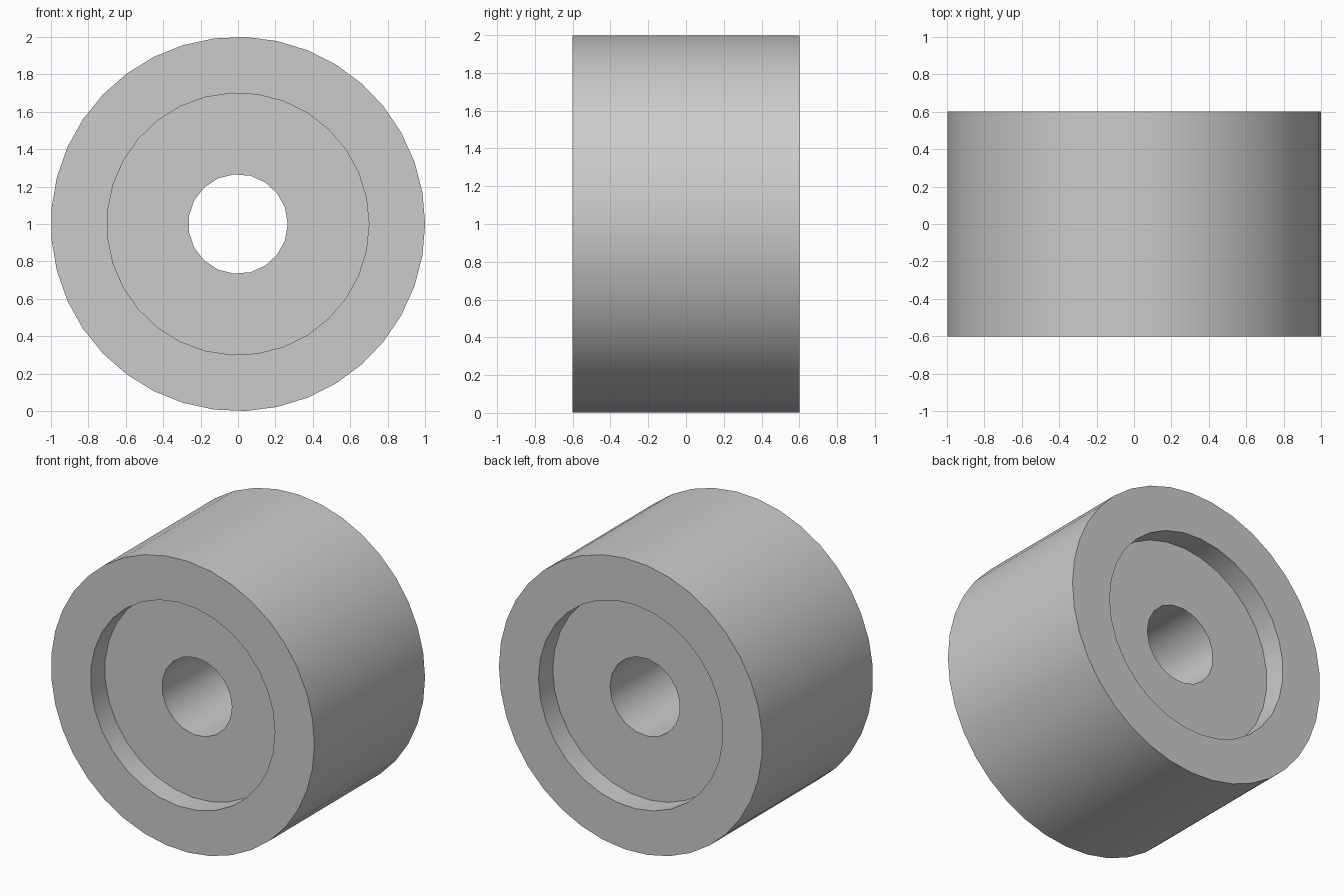
import bpy, bmesh
from math import cos, sin, tau, radians

cube = bpy.data.objects.get("Cube")
if cube:
    bpy.data.objects.remove(cube, do_unlink=True)

OUTER, RECESS, BORE = (1.0, 37), (0.7, 31), (0.266, 19)   # radius, sides
HALF_WIDTH = 0.6
FLOOR = HALF_WIDTH - 0.155

grey = bpy.data.materials.new("plain grey")
grey.use_nodes = True
colour = (0.6, 0.6, 0.6, 1)
grey.diffuse_color = colour
grey.node_tree.nodes["Principled BSDF"].inputs["Base Color"].default_value = colour


def ring(bm, circle, y):
    """Closed loop of edges around the y axis."""
    radius, sides = circle
    verts = [bm.verts.new((radius * cos(tau * i / sides), y,
                           1 + radius * sin(tau * i / sides)))
             for i in range(sides)]
    return [bm.edges.new((verts[i - 1], verts[i])) for i in range(sides)]


# Roller: outer wall, rims, recesses on both ends and a through bore
bm = bmesh.new()
section = [(OUTER, -HALF_WIDTH), (RECESS, -HALF_WIDTH), (RECESS, -FLOOR), (BORE, -FLOOR),
           (BORE, FLOOR), (RECESS, FLOOR), (RECESS, HALF_WIDTH), (OUTER, HALF_WIDTH)]
loops = [ring(bm, circle, y) for circle, y in section]
for i, loop in enumerate(loops):
    bmesh.ops.bridge_loops(bm, edges=loops[i - 1] + loop)
bmesh.ops.recalc_face_normals(bm, faces=bm.faces[:])

mesh = bpy.data.meshes.new("roller")
bm.to_mesh(mesh)
bm.free()
mesh.materials.append(grey)
roller = bpy.data.objects.new("roller", mesh)
bpy.context.collection.objects.link(roller)

# Round walls smooth, rims sharp
bpy.ops.object.select_all(action="DESELECT")
roller.select_set(True)
bpy.context.view_layer.objects.active = roller
bpy.ops.object.shade_smooth_by_angle(angle=radians(30))
